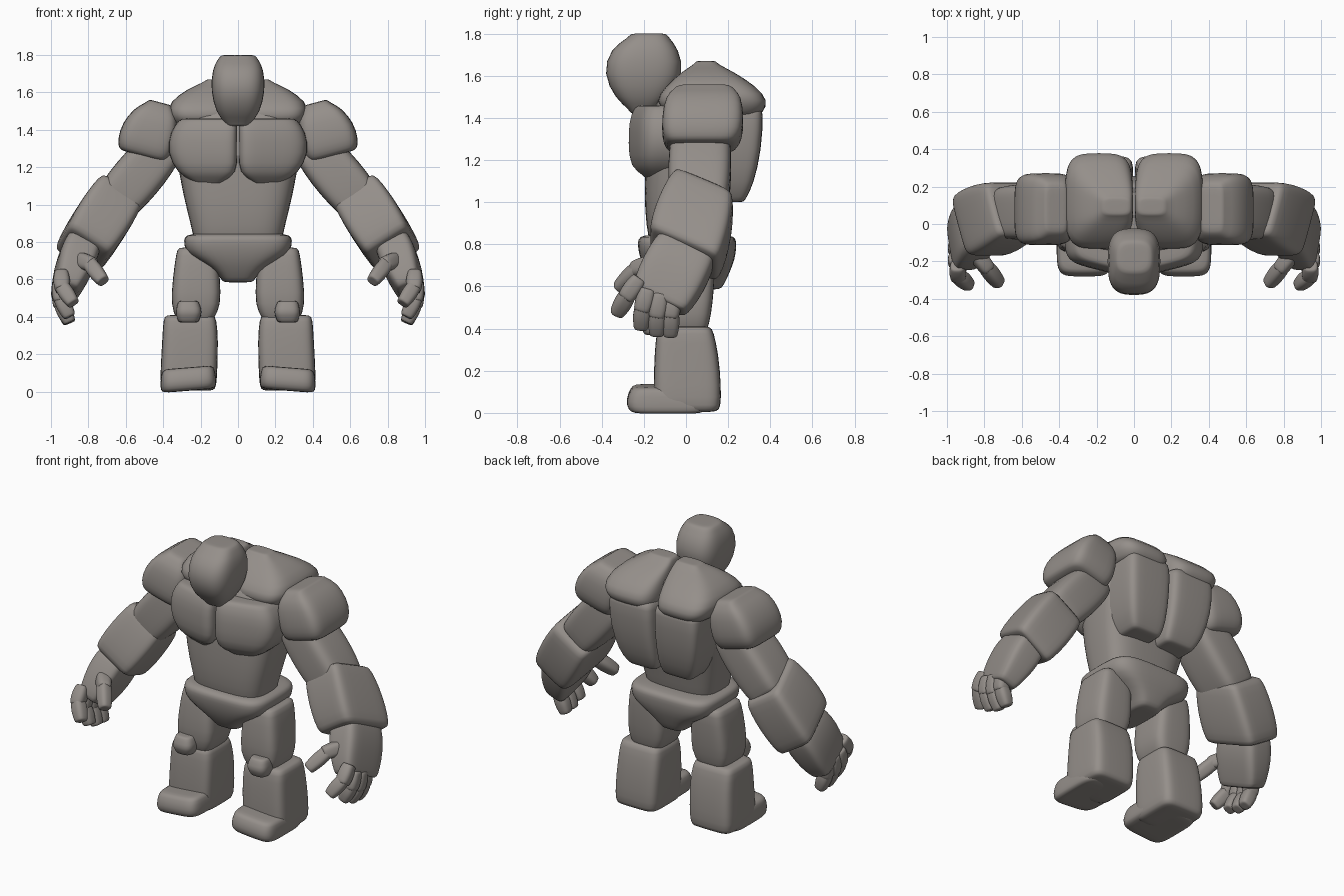
import bpy, bmesh, math
from mathutils import Vector, Matrix

old = bpy.data.objects.get("Cube")
if old:
    bpy.data.objects.remove(old)

stone = bpy.data.materials.new("warm_grey_stone")
stone.use_nodes = True
stone_colour = (0.30, 0.275, 0.255, 1)
stone.diffuse_color = stone_colour
stone.node_tree.nodes["Principled BSDF"].inputs["Base Color"].default_value = stone_colour

SIDES = (("left", 1), ("right", -1))
RING = 24


def ring_points(section, power, scale=1.0):
    """Superellipse outline of a section given as height, x range, y range."""
    z, x_min, x_max, y_min, y_max = section
    points = []
    for i in range(RING):
        angle = math.tau * (i + 0.5) / RING
        c, s = math.cos(angle), math.sin(angle)
        u = math.copysign(abs(c) ** (2 / power), c) * scale
        v = math.copysign(abs(s) ** (2 / power), s) * scale
        points.append(Vector(((x_min + x_max + u * (x_max - x_min)) / 2,
                              (y_min + y_max + v * (y_max - y_min)) / 2, z)))
    return points


def block(name, sections, power=4.5, edge=0.02, matrix=Matrix(), flip=1):
    """Loft the sections bottom to top into one rounded stone block."""
    first, last = sections[0], sections[-1]
    low = (first[0] + edge,) + tuple(first[1:])
    high = (last[0] - edge,) + tuple(last[1:])
    rings = [ring_points(first, power, 0.5), ring_points(first, power, 0.9)]
    rings += [ring_points(s, power) for s in [low, *sections[1:-1], high]]
    rings += [ring_points(last, power, 0.9), ring_points(last, power, 0.5)]
    bm = bmesh.new()
    loops = []
    for ring in rings:
        loop = []
        for p in ring:
            q = matrix @ p
            loop.append(bm.verts.new((q.x * flip, q.y, q.z)))
        loops.append(loop)
    for a, b in zip(loops, loops[1:]):
        for i in range(RING):
            j = (i + 1) % RING
            bm.faces.new((a[i], a[j], b[j], b[i]))
    bm.faces.new(loops[0])
    bm.faces.new(loops[-1])
    bmesh.ops.recalc_face_normals(bm, faces=bm.faces)
    for face in bm.faces:
        face.smooth = True
    mesh = bpy.data.meshes.new(name)
    bm.to_mesh(mesh)
    bm.free()
    mesh.materials.append(stone)
    obj = bpy.data.objects.new(name, mesh)
    bpy.context.collection.objects.link(obj)
    soften = obj.modifiers.new("soften", "SUBSURF")
    soften.levels = soften.render_levels = 1


def pair(name, sections, **options):
    """The same block on both sides of the body."""
    for side, flip in SIDES:
        block(f"{side}_{name}", sections, flip=flip, **options)


def limb(name, start, end, widths, depths, slant=0, **options):
    """Block along an axis, with half widths and half depths spread along it."""
    start, end = Vector(start), Vector(end)
    along = (end - start).normalized()
    across = Vector((0, 1, 0)).cross(along).normalized()
    deep = along.cross(across) + along * slant
    frame = Matrix((across, deep, along)).transposed().to_4x4()
    frame.translation = start
    length, steps = (end - start).length, len(widths) - 1
    sections = [(length * i / steps, -w, w, -d, d)
                for i, (w, d) in enumerate(zip(widths, depths))]
    pair(name, sections, matrix=frame, **options)


# Head, leaning forward with a narrow chin
block("head", [
    (1.42, -.07, .07, -.27, -.15),
    (1.49, -.118, .118, -.335, -.08),
    (1.61, -.148, .148, -.397, -.005),
    (1.73, -.138, .138, -.36, -.035),
    (1.80, -.105, .105, -.275, -.08)], power=3)

# Torso core and belly
block("torso", [
    (.78, -.235, .235, -.17, .13),
    (.88, -.25, .25, -.19, .15),
    (1.05, -.295, .295, -.20, .18),
    (1.25, -.33, .33, -.19, .24),
    (1.42, -.35, .35, -.18, .27),
    (1.57, -.24, .24, -.09, .22)], power=3.4)

# Pelvis with a belt-like rim and a tapered crotch
block("pelvis", [
    (.585, -.09, .09, -.15, .18),
    (.67, -.15, .15, -.195, .21),
    (.735, -.28, .28, -.22, .235),
    (.79, -.29, .29, -.23, .24),
    (.845, -.29, .29, -.23, .24)], power=4)

# Chest plates, swept back towards the arms
sweep = Matrix()
sweep[1][0], sweep[1][3] = .25, -.047
pair("chest_plate", [
    (1.105, .08, .24, -.18, -.02),
    (1.165, .003, .325, -.24, .02),
    (1.28, .003, .382, -.25, .03),
    (1.39, .003, .362, -.245, .03),
    (1.46, .003, .325, -.22, .0)], power=4.5, matrix=sweep)

# Back plates
pair("back_plate", [
    (1.0, .015, .235, .1, .285),
    (1.08, .003, .275, .06, .32),
    (1.25, .003, .315, .05, .36),
    (1.46, .003, .32, .05, .368)], power=6)
pair("upper_back_plate", [
    (1.41, .01, .34, -.1, .365),
    (1.48, .003, .378, -.15, .395),
    (1.55, .003, .368, -.10, .335),
    (1.62, .003, .27, -.02, .225),
    (1.67, .01, .18, .04, .15)], power=3.8, edge=.015)

# Arms, with shoulder pads tipped up at the outside
tip_up = Matrix.Translation((.483, .08, 1.397)) @ Matrix.Rotation(math.radians(-15), 4, "Y")
pair("shoulder", [
    (-.14, -.15, .13, -.18, .165),
    (-.08, -.162, .143, -.195, .19),
    (.0, -.162, .143, -.195, .195),
    (.1, -.145, .10, -.18, .185),
    (.162, -.10, .045, -.14, .15)], power=5, matrix=tip_up)
limb("upper_arm", (.40, .07, 1.31), (.68, .06, .98),
     (.12, .135, .135, .12), (.14, .15, .15, .14))
limb("forearm", (.643, .085, 1.05), (.835, -.012, .748),
     (.14, .15, .15, .14), (.16, .18, .19, .185), slant=.2, power=6.5)
limb("hand", (.83, .01, .79), (.928, -.13, .525),
     (.095, .105, .09, .07), (.15, .16, .16, .145), power=5)

# Fingers: each bends at a knuckle, the thumb is shorter
fingers = {
    "index_finger": ((.945, -.22, .64), (.955, -.28, .56), (.88, -.33, .47)),
    "middle_finger": ((.955, -.18, .59), (.96, -.21, .50), (.90, -.215, .40)),
    "ring_finger": ((.955, -.12, .57), (.96, -.14, .47), (.90, -.14, .37)),
    "little_finger": ((.945, -.06, .56), (.955, -.075, .47), (.90, -.075, .365)),
    "thumb": ((.86, -.14, .71), (.79, -.23, .70), (.72, -.32, .59)),
}
base_radii, tip_radii = (.04, .046, .042), (.038, .045, .037)
for finger, joints in fingers.items():
    base, knuckle, tip = map(Vector, joints)
    limb(finger + "_base", base, knuckle.lerp(tip, .2), base_radii, base_radii, power=2.8)
    limb(finger + "_tip", knuckle.lerp(base, .25), tip, tip_radii, tip_radii, power=2.8)

# Legs
pair("thigh", [
    (.37, .13, .33, -.13, .1),
    (.46, .09, .36, -.155, .12),
    (.60, .095, .35, -.15, .135),
    (.77, .11, .33, -.13, .14)])
pair("knee_cap", [
    (.37, .205, .325, -.205, -.08),
    (.425, .19, .335, -.225, -.08),
    (.485, .205, .325, -.205, -.08)], power=3)
pair("shin", [
    (.005, .115, .415, -.15, .165),
    (.12, .11, .415, -.155, .168),
    (.28, .105, .405, -.15, .155),
    (.41, .115, .40, -.14, .13)], power=5.5)

# Feet, with the toes lower on the outside
toe_slope = Matrix()
toe_slope[2][0], toe_slope[2][3] = -.08, .021
pair("foot", [
    (.005, .115, .415, -.275, .1),
    (.06, .115, .415, -.287, .1),
    (.13, .125, .41, -.265, .05)], power=5, edge=.015, matrix=toe_slope)
